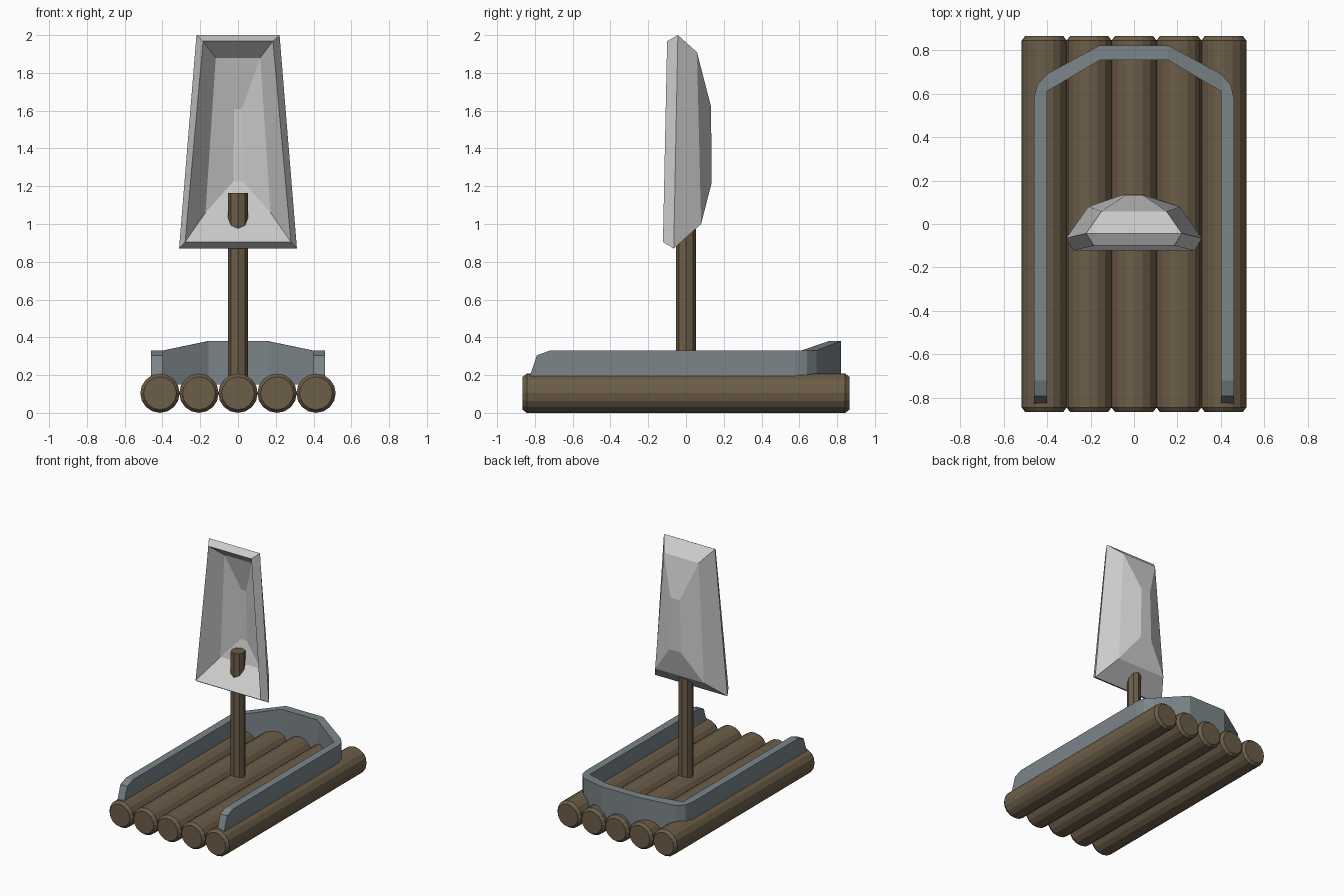
import bpy, bmesh
from math import cos, sin, pi

if "Cube" in bpy.data.objects:
    bpy.data.objects.remove(bpy.data.objects["Cube"])


def material(name, rgb):
    m = bpy.data.materials.new(name)
    m.diffuse_color = (*rgb, 1)
    m.use_nodes = True
    m.node_tree.nodes["Principled BSDF"].inputs["Base Color"].default_value = m.diffuse_color
    return m


wood = material("wood", (0.15, 0.11, 0.065))
slate = material("slate", (0.2, 0.235, 0.25))


def loft(name, rings, mat=None, caps=True, closed=False):
    """Skin a list of equal-sized point rings with quads."""
    bm = bmesh.new()
    vs = [[bm.verts.new(p) for p in r] for r in rings]
    n = len(vs[0])
    pairs = list(zip(vs, vs[1:])) + ([(vs[-1], vs[0])] if closed else [])
    for a, b in pairs:
        for i in range(n):
            j = (i + 1) % n
            bm.faces.new((a[i], a[j], b[j], b[i]))
    if caps:
        bm.faces.new(vs[0])
        bm.faces.new(vs[-1])
    bmesh.ops.remove_doubles(bm, verts=bm.verts, dist=1e-4)
    bmesh.ops.recalc_face_normals(bm, faces=bm.faces)
    me = bpy.data.meshes.new(name)
    bm.to_mesh(me)
    bm.free()
    ob = bpy.data.objects.new(name, me)
    bpy.context.collection.objects.link(ob)
    if mat:
        me.materials.append(mat)
    return ob


# Deck logs with chamfered ends
R, N = 0.104, 16
for k in range(5):
    x = (k - 2) * 0.2065
    profile = [(-0.865, R - 0.017), (-0.843, R), (0.843, R), (0.865, R - 0.017)]
    loft(f"log_{k + 1}", [[(x + r * cos(2 * pi * i / N), y, R + r * sin(2 * pi * i / N))
                           for i in range(N)] for y, r in profile], wood)

# Mast
loft("mast", [[(0.052 * cos(pi * i / 4), 0.052 * sin(pi * i / 4), z)
               for i in range(8)] for z in (0.12, 1.165)], wood)

# U-shaped rail: outer xy, inner xy, top height
half = [(0.46, -0.825, 0.40, -0.825, 0.20),
        (0.46, -0.79, 0.40, -0.79, 0.305),
        (0.46, -0.72, 0.40, -0.72, 0.33),
        (0.46, 0.575, 0.40, 0.61, 0.33),
        (0.445, 0.64, 0.40, 0.61, 0.33),
        (0.40, 0.69, 0.40, 0.61, 0.33),
        (0.16, 0.82, 0.155, 0.755, 0.38)]
path = half + [(-a, b, -c, d, h) for a, b, c, d, h in reversed(half)]
loft("rail", [[(a, b, 0.15), (a, b, h), (c, d, h), (c, d, 0.15)]
              for a, b, c, d, h in path], slate)


# Billowed sail: rings from the back panel out to the rim, then into the hollow
def frame(xt, yt, zt, xb, yb, zb):
    return [(-xt, yt, zt), (xt, yt, zt), (xb, yb, zb), (-xb, yb, zb)]


loft("sail", [frame(0.04, 0.133, 1.62, 0.05, 0.135, 1.215),
              frame(0.15, 0.058, 1.91, 0.21, 0.08, 1.0),
              frame(0.22, -0.043, 2.0, 0.312, -0.065, 0.87),
              frame(0.185, -0.10, 1.968, 0.28, -0.122, 0.905),
              frame(0.118, 0.0, 1.88, 0.172, 0.03, 1.06),
              frame(0.02, 0.07, 1.61, 0.025, 0.07, 1.225)])
